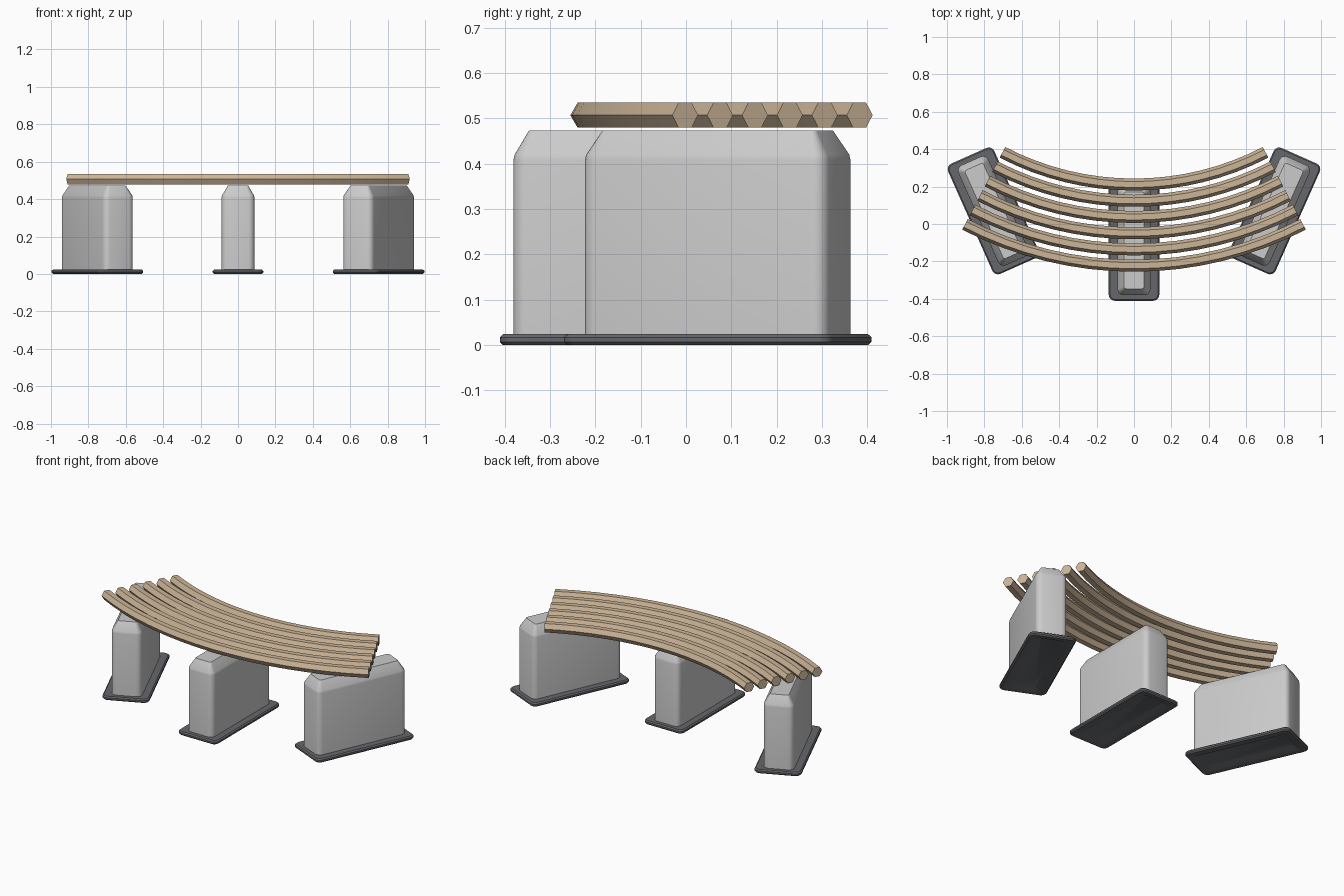
import bpy, bmesh
from math import sin, cos, pi, radians

if "Cube" in bpy.data.objects:
    bpy.data.objects.remove(bpy.data.objects["Cube"])


def material(name, color):
    m = bpy.data.materials.new(name)
    m.diffuse_color = color
    m.use_nodes = True
    m.node_tree.nodes["Principled BSDF"].inputs["Base Color"].default_value = m.diffuse_color
    return m


wood = material("wood", (0.60, 0.46, 0.31, 1))
dark = material("dark_grey", (0.13, 0.135, 0.145, 1))


def loft(name, rings, closed_caps=True, mat=None, smooth=None):
    """Skin a list of equal-length point rings and cap both ends."""
    bm = bmesh.new()
    loops = [[bm.verts.new(p) for p in ring] for ring in rings]
    n = len(loops[0])
    for a, b in zip(loops, loops[1:]):
        for i in range(n):
            j = (i + 1) % n
            bm.faces.new((a[i], a[j], b[j], b[i]))
    bm.faces.new(loops[0][::-1])
    bm.faces.new(loops[-1])
    bmesh.ops.recalc_face_normals(bm, faces=bm.faces)
    me = bpy.data.meshes.new(name)
    bm.to_mesh(me)
    bm.free()
    ob = bpy.data.objects.new(name, me)
    bpy.context.collection.objects.link(ob)
    if mat:
        me.materials.append(mat)
    if smooth:
        bpy.ops.object.select_all(action='DESELECT')
        bpy.context.view_layer.objects.active = ob
        ob.select_set(True)
        bpy.ops.object.shade_smooth_by_angle(angle=radians(smooth))
    return ob


def rounded_rect(hx, hy, r, z, seg=4):
    pts = []
    for k, (sx, sy) in enumerate(((1, 1), (-1, 1), (-1, -1), (1, -1))):
        for i in range(seg + 1):
            a = pi / 2 * (k + i / seg)
            pts.append((sx * (hx - r) + r * cos(a), sy * (hy - r) + r * sin(a), z))
    return pts


def support(side, x, y, angle):
    # foot plate with a recessed underside
    foot = [rounded_rect(*p) for p in (
        (0.062, 0.262, 0.010, 0.016), (0.090, 0.290, 0.025, 0.001),
        (0.128, 0.3155, 0.027, 0.0), (0.135, 0.3225, 0.032, 0.007),
        (0.135, 0.3225, 0.032, 0.017), (0.128, 0.3155, 0.027, 0.024))]
    # concrete block with chamfered top
    block = [rounded_rect(*p) for p in (
        (0.088, 0.2925, 0.032, 0.018), (0.088, 0.2925, 0.032, 0.408),
        (0.0855, 0.290, 0.030, 0.420), (0.054, 0.2585, 0.012, 0.473))]
    for ob in (loft(side + "_foot", foot, mat=dark, smooth=30),
               loft(side + "_block", block, smooth=35)):
        ob.location = (x, y, 0)
        ob.rotation_euler.z = angle


support("middle", 0, -0.088, 0)
support("right", 0.752, 0.07, radians(-24))
support("left", -0.752, 0.07, radians(24))

# six curved seat slats with hexagonal section, sharing one arc centre
CENTRE_Y, R_OUT, STEP, SPAN, HEX = 1.734, 1.957, 0.0868, radians(27.5), 0.032
SEGS = 16
for s in range(6):
    radius = R_OUT - s * STEP
    rings = []
    for i in range(SEGS + 1):
        t = -SPAN + 2 * SPAN * i / SEGS
        ring = []
        for k in range(6):
            r = radius + HEX * cos(k * pi / 3)
            ring.append((r * sin(t), CENTRE_Y - r * cos(t),
                         0.507 + HEX * sin(k * pi / 3)))
        rings.append(ring)
    loft(f"seat_slat_{s + 1}", rings, mat=wood, smooth=25)
